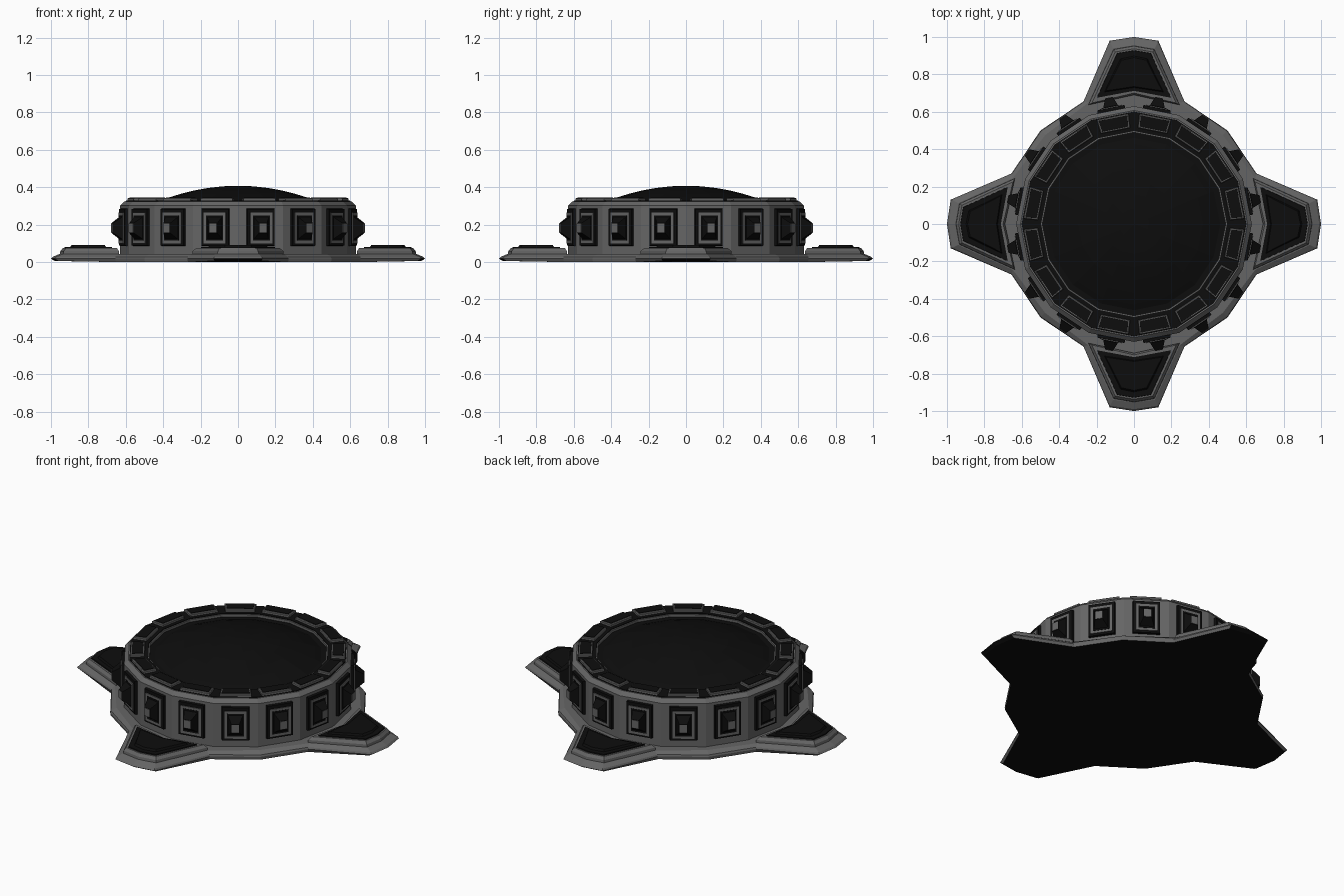
import bpy, bmesh
from math import sin, cos, pi
from mathutils import Matrix, Vector

if "Cube" in bpy.data.objects:
    bpy.data.objects.remove(bpy.data.objects["Cube"])

def material(name, v):
    m = bpy.data.materials.new(name)
    m.diffuse_color = (v, v, v, 1)
    m.use_nodes = True
    m.node_tree.nodes["Principled BSDF"].inputs["Base Color"].default_value = m.diffuse_color
    return m

GREY, DARK = material("grey_metal", 0.13), material("dark_panel", 0.004)
SIDES = 16

def loft(name, rings, mat, mats=(Matrix(),)):
    """Closed solid through matching rings of points, repeated by matrices."""
    bm = bmesh.new()
    for m in mats:
        vs = [[bm.verts.new(m @ Vector(p)) for p in r] for r in rings]
        n = len(rings[0])
        for a, b in zip(vs, vs[1:]):
            for i in range(n):
                j = (i + 1) % n
                bm.faces.new((a[i], a[j], b[j], b[i]))
        bm.faces.new(vs[0][::-1])
        bm.faces.new(vs[-1])
    bmesh.ops.recalc_face_normals(bm, faces=bm.faces)
    me = bpy.data.meshes.new(name)
    bm.to_mesh(me)
    bm.free()
    me.materials.append(mat)
    ob = bpy.data.objects.new(name, me)
    bpy.context.collection.objects.link(ob)
    return ob

def ring(r, z):
    return [(r * cos(2 * pi * i / SIDES), r * sin(2 * pi * i / SIDES), z) for i in range(SIDES)]

def turns(n, start=0.0):
    return [Matrix.Rotation(start + 2 * pi * i / n, 4, 'Z') for i in range(n)]

QUARTERS = turns(4)
FACES = turns(SIDES, pi / SIDES)

# Four-finned base plate
def star(tip, side, valley, corner, z, ztip):
    quarter = [(tip, 0, ztip), (*side, ztip), (*valley, z), (corner, corner, z),
               (valley[1], valley[0], z), (side[1], side[0], ztip)]
    return [tuple(m @ Vector(p)) for m in QUARTERS for p in quarter]

base = loft("base_plate", [
    star(0.98, (0.96, 0.125), (0.652, 0.268), 0.498, 0.0, 0.006),
    star(1.0, (0.98, 0.13), (0.655, 0.27), 0.5, 0.018, 0.018),
    star(0.99, (0.972, 0.127), (0.654, 0.267), 0.497, 0.028, 0.028),
    star(0.955, (0.94, 0.112), (0.648, 0.245), 0.475, 0.043, 0.043)], GREY)
base.data.materials.append(DARK)
for f in base.data.polygons:
    if f.normal.z < -0.8:
        f.material_index = 1

# Raised fin plates with two-step dark panels
def fin(inner, corner, outer, tip, z):
    return [(tip, 0, z), (*outer, z), (*corner, z), (inner, 0, z),
            (corner[0], -corner[1], z), (outer[0], -outer[1], z)]

loft("fin_plates", [
    fin(0.69, (0.637, 0.245), (0.935, 0.11), 0.955, 0.03),
    fin(0.69, (0.637, 0.243), (0.932, 0.108), 0.95, 0.058),
    fin(0.70, (0.647, 0.225), (0.92, 0.10), 0.937, 0.074)], GREY, QUARTERS)
loft("fin_panels", [
    fin(0.712, (0.675, 0.2), (0.917, 0.092), 0.932, 0.06),
    fin(0.712, (0.675, 0.198), (0.912, 0.09), 0.927, 0.08)], DARK, QUARTERS)
loft("fin_panel_centres", [
    fin(0.725, (0.70, 0.165), (0.89, 0.075), 0.905, 0.07),
    fin(0.735, (0.712, 0.15), (0.875, 0.068), 0.89, 0.091)], DARK, QUARTERS)

# Sixteen-sided drum
loft("drum", [ring(0.63, 0.02), ring(0.63, 0.302), ring(0.607, 0.324),
              ring(0.49, 0.324), ring(0.49, 0.29)], GREY)
loft("drum_top_ring", [ring(0.602, 0.31), ring(0.6, 0.328), ring(0.497, 0.328),
                       ring(0.497, 0.30)], DARK)

# Shallow dome
loft("dome", [ring(0.49, 0.29)] + [ring(r, 0.408 - 0.46 * r * r)
     for r in (0.49, 0.43, 0.37, 0.3, 0.23, 0.16, 0.08, 0.005)], DARK)

# Pads around the top ring
def pad(grow, z):
    a, b = 0.512 - grow, 0.582 + grow
    return [(a, -0.076 - grow, z), (b, -0.083 - grow, z),
            (b, 0.083 + grow, z), (a, 0.076 + grow, z)]

loft("pad_frames", [pad(0.004, 0.31), pad(0.004, 0.339), pad(0, 0.343)], GREY, FACES)
loft("pad_tops", [pad(-0.004, 0.33), pad(-0.005, 0.346)], DARK, FACES)

# Side windows: dark plate, grey frame, dark pane, tapered nub with grey tip
def rect(d, w, z0, z1):
    return [(d, -w, z0), (d, w, z0), (d, w, z1), (d, -w, z1)]

def window(name, d0, d1, a, b, mat):
    loft(name, [rect(d0, *a), rect(d1, *b)], mat, FACES)

window("window_plates", 0.60, 0.634, (0.077, 0.085, 0.287), (0.074, 0.088, 0.284), DARK)
window("window_frames", 0.61, 0.639, (0.06, 0.1, 0.264), (0.06, 0.1, 0.264), GREY)
window("window_panes", 0.61, 0.641, (0.046, 0.114, 0.25), (0.046, 0.114, 0.25), DARK)
window("window_nubs", 0.635, 0.686, (0.042, 0.12, 0.244), (0.022, 0.156, 0.208), DARK)
window("nub_tips", 0.68, 0.689, (0.021, 0.158, 0.206), (0.021, 0.158, 0.206), GREY)
